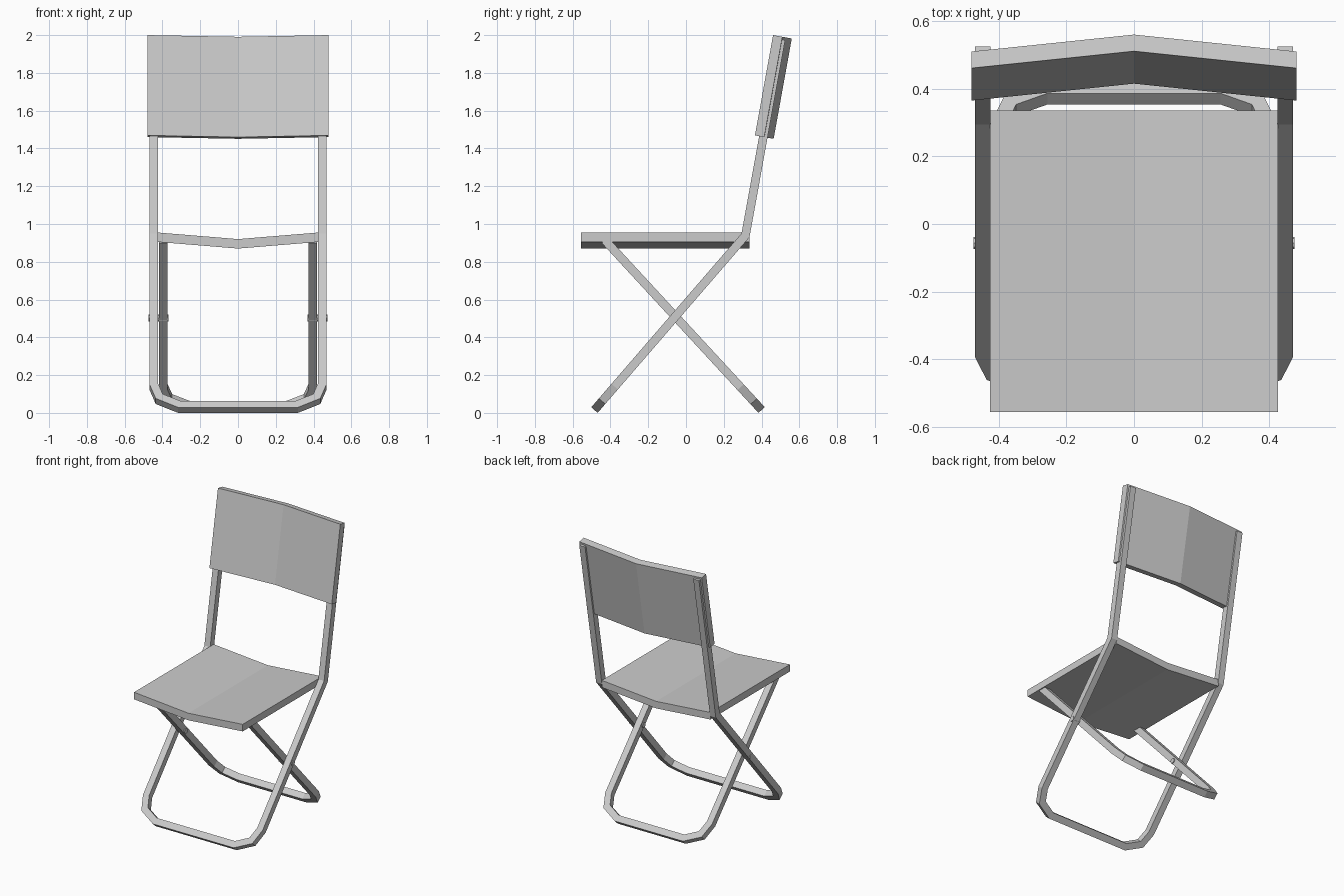
import bpy, bmesh, math
from mathutils import Vector, geometry

if "Cube" in bpy.data.objects:
    bpy.data.objects.remove(bpy.data.objects["Cube"])

H = 0.0225  # half width of the square tube


def finish(name, bm):
    bmesh.ops.recalc_face_normals(bm, faces=bm.faces)
    me = bpy.data.meshes.new(name)
    bm.to_mesh(me)
    bm.free()
    ob = bpy.data.objects.new(name, me)
    bpy.context.collection.objects.link(ob)
    return ob


def tube(name, pts):
    """Square tube swept along a path with mitred bends."""
    pts = [Vector(p) for p in pts]
    dirs = [(b - a).normalized() for a, b in zip(pts, pts[1:])]
    X = Vector((1, 0, 0))
    side = dirs[0].cross(X).normalized()
    ring = [pts[0] + X * H * a + side * H * b
            for a, b in ((-1, -1), (1, -1), (1, 1), (-1, 1))]
    bm = bmesh.new()
    prev = [bm.verts.new(p) for p in ring]
    bm.faces.new(prev)
    for i, p in enumerate(pts[1:]):
        d = dirs[i]
        n = d + dirs[i + 1] if i + 1 < len(dirs) else d
        ring = [geometry.intersect_line_plane(q, q + d, p, n) for q in ring]
        cur = [bm.verts.new(q) for q in ring]
        for k in range(4):
            j = (k + 1) % 4
            bm.faces.new((prev[k], prev[j], cur[j], cur[k]))
        prev = cur
    bm.faces.new(prev)
    return finish(name, bm)


def u_frame(name, x, foot, tops):
    """U shaped frame: two legs joined by a bar at the floor; tops run upward as (y, z)."""
    f = Vector((0, *foot))
    d = (Vector((0, *tops[0])) - f).normalized()
    half = [Vector((x, *t)) for t in reversed(tops)]
    for inset, s in ((0, 0.145), (0.03, 0.055), (0.135, 0)):
        half.append(Vector((x - inset, 0, 0)) + f + d * s)
    other = [Vector((-p.x, p.y, p.z)) for p in reversed(half)]
    return tube(name, half + other)


def bent_panel(name, w, origin, bend, thick, run):
    """Panel folded along its middle: V profile extruded along run."""
    o, bend, thick, run = map(Vector, (origin, bend, thick, run))
    X = Vector((w, 0, 0))
    prof = [o - X, o + bend, o + X, o + X + thick, o + bend + thick, o - X + thick]
    bm = bmesh.new()
    a = [bm.verts.new(p) for p in prof]
    b = [bm.verts.new(p + run) for p in prof]
    for q in (a, b):
        bm.faces.new((q[0], q[1], q[4], q[5]))
        bm.faces.new((q[1], q[2], q[3], q[4]))
    for i in range(6):
        j = (i + 1) % 6
        bm.faces.new((a[i], a[j], b[j], b[i]))
    return finish(name, bm)


# Tube frames
u_frame("front_leg_and_back_frame", 0.447, (-0.47, 0.032), [(0.315, 0.94), (0.503, 1.978)])
u_frame("rear_leg_frame", 0.397, (0.385, 0.032), [(-0.43, 0.915)])

# Seat, sagging to the middle
bent_panel("seat", 0.426, (0, -0.556, 0.955), (0, 0, -0.035), (0, 0, -0.05), (0, 0.891, 0))

# Backrest, tilted and bowed to the rear
bent_panel("backrest", 0.48, (0, 0.461, 2.0), (0, 0.05, -0.009),
           (0, 0.049, -0.009), (0, -0.096, -0.531))

# Pivot pins where the legs cross
for side, s in (("left", -1), ("right", 1)):
    bm = bmesh.new()
    bmesh.ops.create_cone(bm, cap_ends=True, segments=8, radius1=0.018, radius2=0.018, depth=0.106)
    pin = finish("pivot_pin_" + side, bm)
    pin.rotation_euler = (0, math.pi / 2, 0)
    pin.location = (0.421 * s, -0.056, 0.503)
